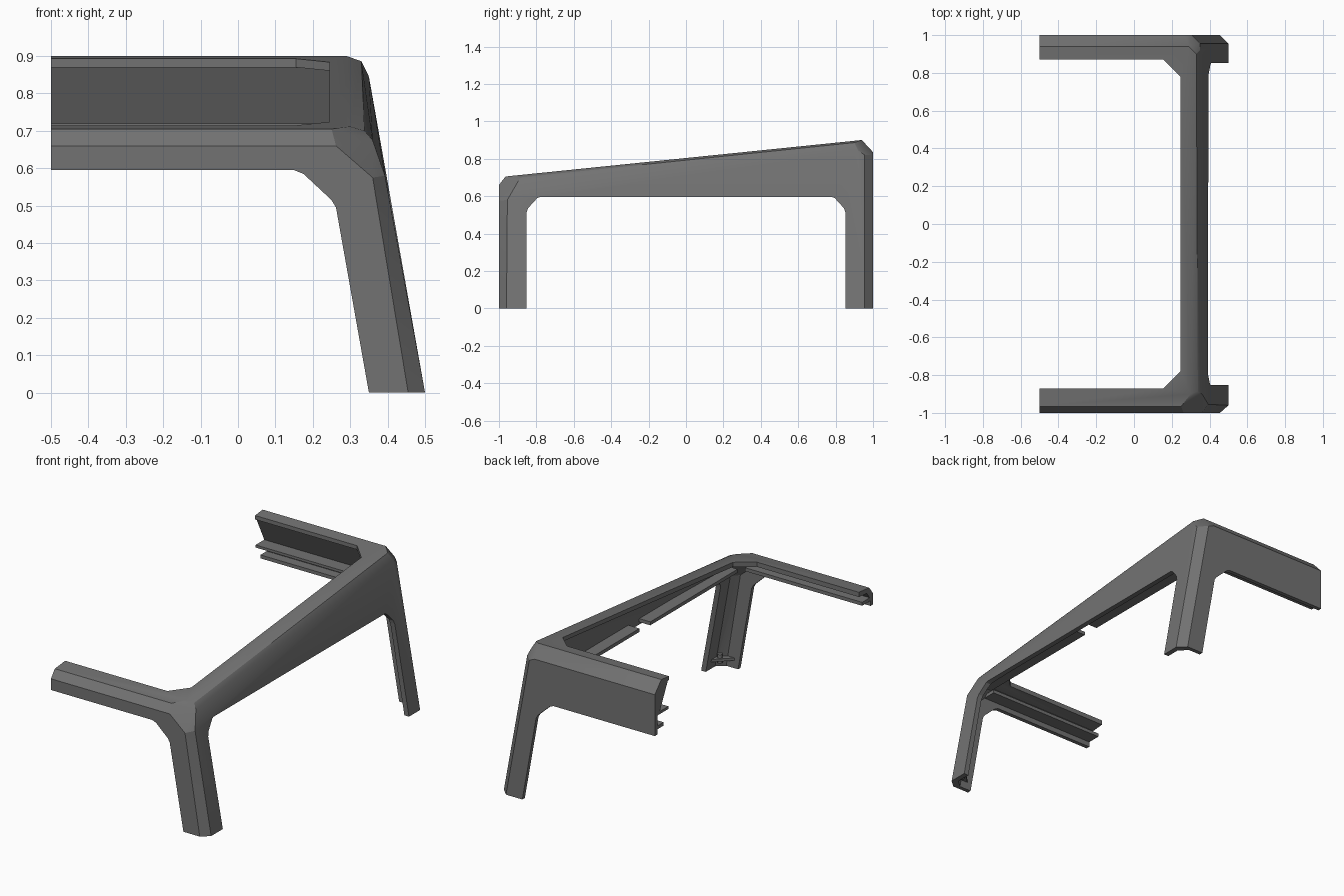
import bpy, bmesh, math

if "Cube" in bpy.data.objects:
    bpy.data.objects.remove(bpy.data.objects["Cube"])

grey = bpy.data.materials.new("dark_grey")
grey.diffuse_color = (0.17, 0.17, 0.17, 1)
grey.use_nodes = True
grey.node_tree.nodes["Principled BSDF"].inputs["Base Color"].default_value = grey.diffuse_color


def finish(name, bm, smooth=None):
    bmesh.ops.recalc_face_normals(bm, faces=bm.faces)
    me = bpy.data.meshes.new(name)
    bm.to_mesh(me)
    bm.free()
    me.materials.append(grey)
    ob = bpy.data.objects.new(name, me)
    bpy.context.collection.objects.link(ob)
    return ob


def hull(name, pts):
    bm = bmesh.new()
    for p in pts:
        bm.verts.new(p)
    res = bmesh.ops.convex_hull(bm, input=bm.verts[:])
    junk = set(res["geom_interior"]) | set(res["geom_unused"])
    bmesh.ops.delete(bm, geom=[v for v in junk if isinstance(v, bmesh.types.BMVert)], context='VERTS')
    bmesh.ops.dissolve_limit(bm, angle_limit=math.radians(0.5), verts=bm.verts[:], edges=bm.edges[:])
    return finish(name, bm)


def prism(name, outline, axis, a, b):
    """Extrude a 2D outline along an axis from a to b."""
    bm = bmesh.new()

    def put(p, t):
        c = list(p)
        c.insert(axis, t)
        return bm.verts.new(c)
    lo = [put(p, a) for p in outline]
    hi = [put(p, b) for p in outline]
    bm.faces.new(lo)
    bm.faces.new(hi)
    n = len(outline)
    for i in range(n):
        j = (i + 1) % n
        bm.faces.new((lo[i], lo[j], hi[j], hi[i]))
    return finish(name, bm)


def box(name, x, y, z):
    return prism(name, [(x[0], y[0]), (x[1], y[0]), (x[1], y[1]), (x[0], y[1])], 2, *z)


def cut(ob, cutter):
    m = ob.modifiers.new("cut", 'BOOLEAN')
    m.operation = 'DIFFERENCE'
    m.solver = 'EXACT'
    m.object = cutter
    bpy.context.view_layer.objects.active = ob
    bpy.ops.object.modifier_apply(modifier=m.name)
    bpy.data.objects.remove(cutter)


# Outer corner points: low front, high rear, sloping right side
outer = [
    (-.5, -1, 0), (.455, -1, 0), (.36, -1, .575), (.262, -1, .66), (-.5, -1, .66),
    (.5, -.96, 0), (.393, -.955, .58), (.36, -.9, .675),
    (-.5, -.965, .705), (.25, -.965, .705), (.30, -.90, .7117), (.338, -.885, .70),
    (-.5, 1, 0), (.455, 1, 0), (.305, 1, .82), (.27, 1, .835), (-.5, 1, .835),
    (.5, .955, 0), (.35, .955, .82), (.35, .92, .845),
    (-.5, .94, .9), (.29, .94, .9), (.33, .9, .886),
]
frame = hull("frame_shell", outer)
# Hollow it, leaving the left end and the floor open
cut(frame, hull("hollow", [(x - .025, y * .977, z - .025) for x, y, z in outer]))
# Opening between the legs, front to back
cut(frame, prism("front_opening", [(-1, .595), (.15, .595), (.175, .585), (.25, .515), (.262, .495),
                                   (.35, 0), (.38, -.17), (-1, -.17)], 1, -2, 2))
# Opening under the side beam
half = [(.78, .595), (.795, .59), (.845, .535), (.853, .51), (.853, -.2)]
cut(frame, prism("side_opening", half + [(-y, z) for y, z in reversed(half)], 0, .1, 1))
# Opening in the top
cut(frame, prism("top_opening", [(-1, -.87), (.155, -.87), (.245, -.78), (.245, .78),
                                 (.155, .87), (-1, .87)], 2, .61, 2))
bpy.context.view_layer.objects.active = frame
frame.select_set(True)
bpy.ops.object.shade_smooth_by_angle(angle=math.radians(22))

# Slanted lining and support ledge inside the tall rear beam
prism("rear_lining", [(.875, .882), (.94, .882), (.985, .83), (.985, .72), (.955, .72)], 0, -.5, .27)
box("rear_ledge", (-.5, .29), (.875, .98), (.705, .72))
# Lower ledges around the inside
box("rear_lower_ledge", (-.5, .25), (.92, .98), (.625, .645))
box("front_ledge", (-.5, .25), (-.98, -.90), (.625, .645))
for name, y in (("side_ledge_front", (-.88, -.08)), ("side_ledge_rear", (.02, .88))):
    box(name, (.285, .365), y, (.615, .635))

# Foot plates with a small screw boss inside each leg
for s, side in ((-1, "front"), (1, "rear")):
    prism(side + "_foot_plate", [(.37, s * .98), (.45, s * .98), (.48, s * .945), (.48, s * .87)],
          2, .045, .06)
    ring = [(.44 + .014 * math.cos(i * math.pi / 6), s * .94 + .014 * math.sin(i * math.pi / 6))
            for i in range(12)]
    prism(side + "_foot_boss", ring, 2, .03, .08)
